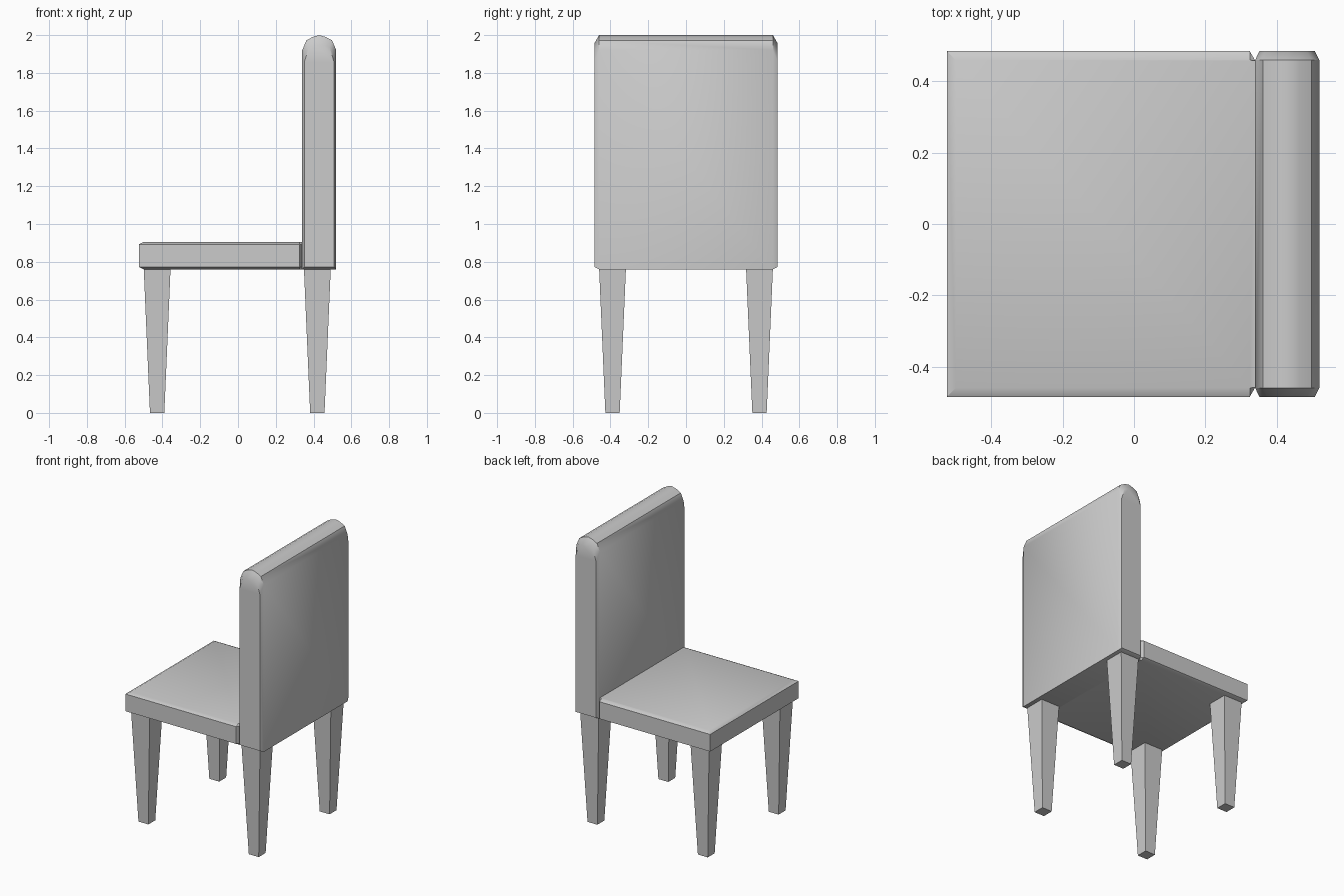
import bpy, bmesh, math

if "Cube" in bpy.data.objects:
    bpy.data.objects.remove(bpy.data.objects["Cube"])


def loft(name, rings, smooth=None):
    """Skin a stack of equal-length closed rings and cap both ends."""
    bm = bmesh.new()
    loops = [[bm.verts.new(p) for p in ring] for ring in rings]
    for a, b in zip(loops, loops[1:]):
        for i in range(len(a)):
            j = (i + 1) % len(a)
            bm.faces.new((a[i], a[j], b[j], b[i]))
    bm.faces.new(loops[0][::-1])
    bm.faces.new(loops[-1])
    bmesh.ops.recalc_face_normals(bm, faces=bm.faces[:])
    mesh = bpy.data.meshes.new(name)
    bm.to_mesh(mesh)
    bm.free()
    obj = bpy.data.objects.new(name, mesh)
    bpy.context.collection.objects.link(obj)
    if smooth:
        bpy.ops.object.select_all(action='DESELECT')
        obj.select_set(True)
        bpy.context.view_layer.objects.active = obj
        bpy.ops.object.shade_smooth_by_angle(angle=math.radians(smooth))
    return obj


# Seat: slab with softened rims and chamfered rear corners
def seat_ring(z, inset):
    half = [(-0.525 + inset, -0.485 + inset), (0.325, -0.485 + inset), (0.34, -0.459)]
    outline = half + [(x, -y) for x, y in reversed(half)]
    return [(x, y, z) for x, y in outline]


loft("seat", [seat_ring(z, i) for z, i in
              ((0.76, 0.025), (0.773, 0), (0.892, 0), (0.905, 0.025))], 32)


# Backrest: round-topped side profile with chamfered ends
def back_ring(half, y):
    cx = 0.43
    left = [(cx - d, y, z) for d, z in half]
    right = [(cx + d, y, z) for d, z in reversed(half[:-1])]
    return left + right


core = [(0.09, 0.76), (0.09, 1.92), (0.068, 1.972), (0.035, 1.99), (0, 2.0)]
end = [(0.078, 0.773), (0.078, 1.86), (0.055, 1.935), (0.025, 1.947), (0, 1.957)]
loft("backrest", [back_ring(end, -0.485), back_ring(core, -0.46),
                  back_ring(core, 0.46), back_ring(end, 0.485)], 32)


# Legs: four square tapered posts
def square(cx, cy, h, z):
    return [(cx + sx * h, cy + sy * h, z)
            for sx, sy in ((-1, -1), (1, -1), (1, 1), (-1, 1))]


for end_name, x in (("front", -0.428), ("rear", 0.42)):
    for side, y in (("right", -0.389), ("left", 0.389)):
        loft(f"{end_name}_{side}_leg",
             [square(x, y, 0.038, 0), square(x, y, 0.071, 0.765)])
